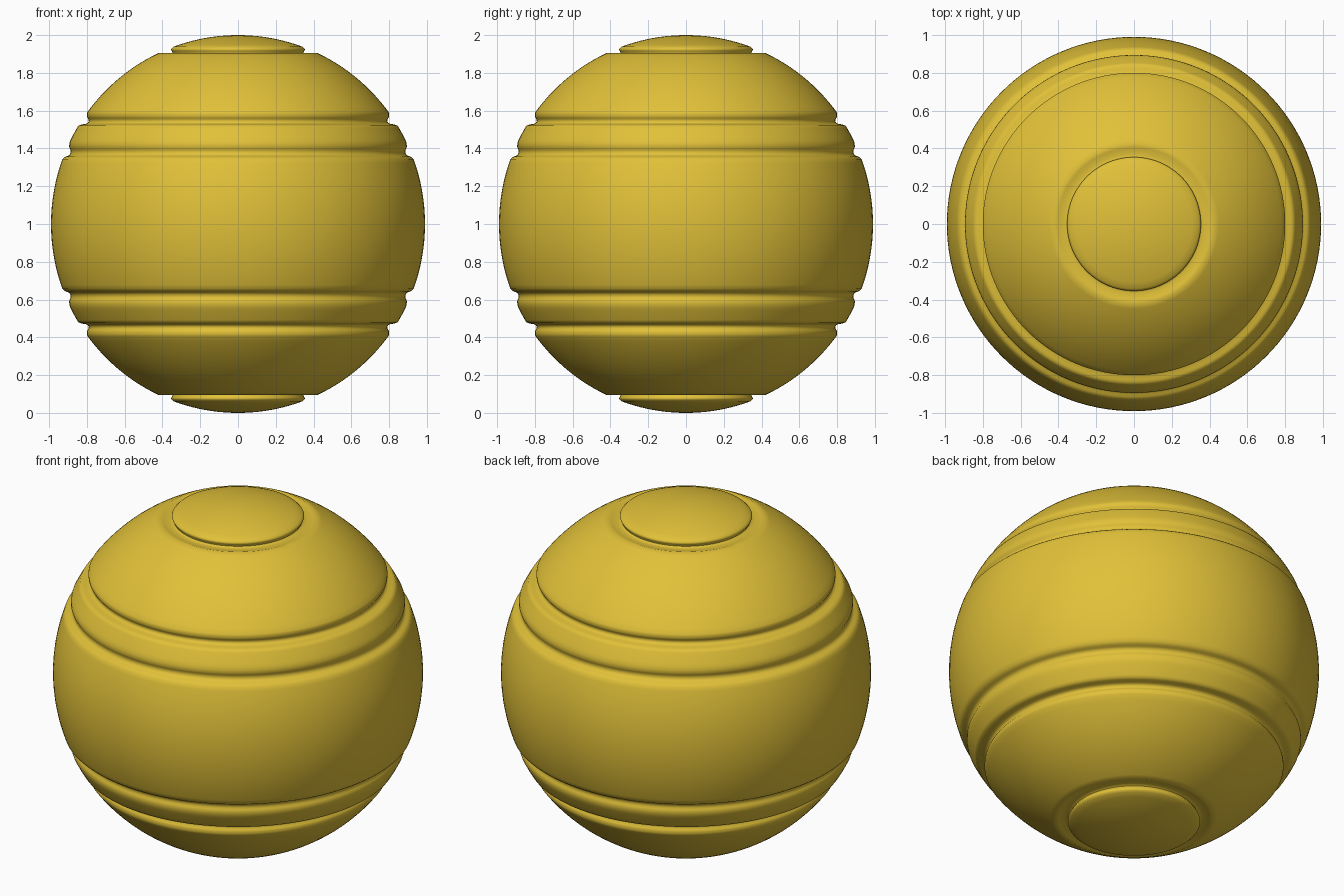
import bpy, bmesh
from math import sin, cos, pi, asin

if "Cube" in bpy.data.objects:
    bpy.data.objects.remove(bpy.data.objects["Cube"])

RX, RZ, SEG = 0.99, 1.0, 128

def arc(r0, r1, n):
    # points on the ball surface between two radii (upper half)
    a0, a1 = asin(r0 / RX), asin(min(1, r1 / RX))
    return [(RX * sin(a0 + (a1 - a0) * i / n), RZ * cos(a0 + (a1 - a0) * i / n)) for i in range(n + 1)]

# upper-half profile: ball panels separated by rounded grooves (z relative to centre)
upper = arc(0, 0.342, 10)
upper += [(0.351, 0.930), (0.354, 0.924), (0.352, 0.917), (0.346, 0.909), (0.345, 0.903),
          (0.352, 0.898), (0.365, 0.896), (0.385, 0.898), (0.404, 0.901)]
upper += arc(0.42, 0.797, 16)
upper += [(0.800, 0.585), (0.800, 0.570), (0.797, 0.562), (0.791, 0.554), (0.790, 0.544),
          (0.795, 0.535), (0.805, 0.530), (0.822, 0.528), (0.833, 0.525)]
upper += arc(0.845, 0.888, 6)
upper += [(0.893, 0.426), (0.894, 0.408), (0.890, 0.398), (0.886, 0.389), (0.886, 0.378),
          (0.891, 0.367), (0.900, 0.361), (0.912, 0.357), (0.920, 0.352)]
upper += arc(0.930, RX, 16)

# mirror the profile to the lower half
profile = upper + [(r, -z) for r, z in reversed(upper[:-1])]

# lathe the ball
bm = bmesh.new()
rings = []
for r, z in profile:
    if r < 1e-6:
        rings.append([bm.verts.new((0, 0, z + 1))])
    else:
        rings.append([bm.verts.new((r * cos(2 * pi * i / SEG), r * sin(2 * pi * i / SEG), z + 1))
                      for i in range(SEG)])
for a, b in zip(rings, rings[1:]):
    for i in range(SEG):
        j = (i + 1) % SEG
        if len(a) == 1:
            bm.faces.new((a[0], b[i], b[j]))
        elif len(b) == 1:
            bm.faces.new((a[i], b[0], a[j]))
        else:
            bm.faces.new((a[i], b[i], b[j], a[j]))
bmesh.ops.recalc_face_normals(bm, faces=bm.faces)
mesh = bpy.data.meshes.new("grooved_ball")
bm.to_mesh(mesh)
bm.free()
ball = bpy.data.objects.new("grooved_ball", mesh)
bpy.context.collection.objects.link(ball)

# golden yellow material
mat = bpy.data.materials.new("golden_yellow")
mat.diffuse_color = (0.75, 0.53, 0.04, 1)
mat.use_nodes = True
mat.node_tree.nodes["Principled BSDF"].inputs["Base Color"].default_value = mat.diffuse_color
mesh.materials.append(mat)

bpy.context.view_layer.objects.active = ball
ball.select_set(True)
bpy.ops.object.shade_smooth_by_angle(angle=pi / 3)
